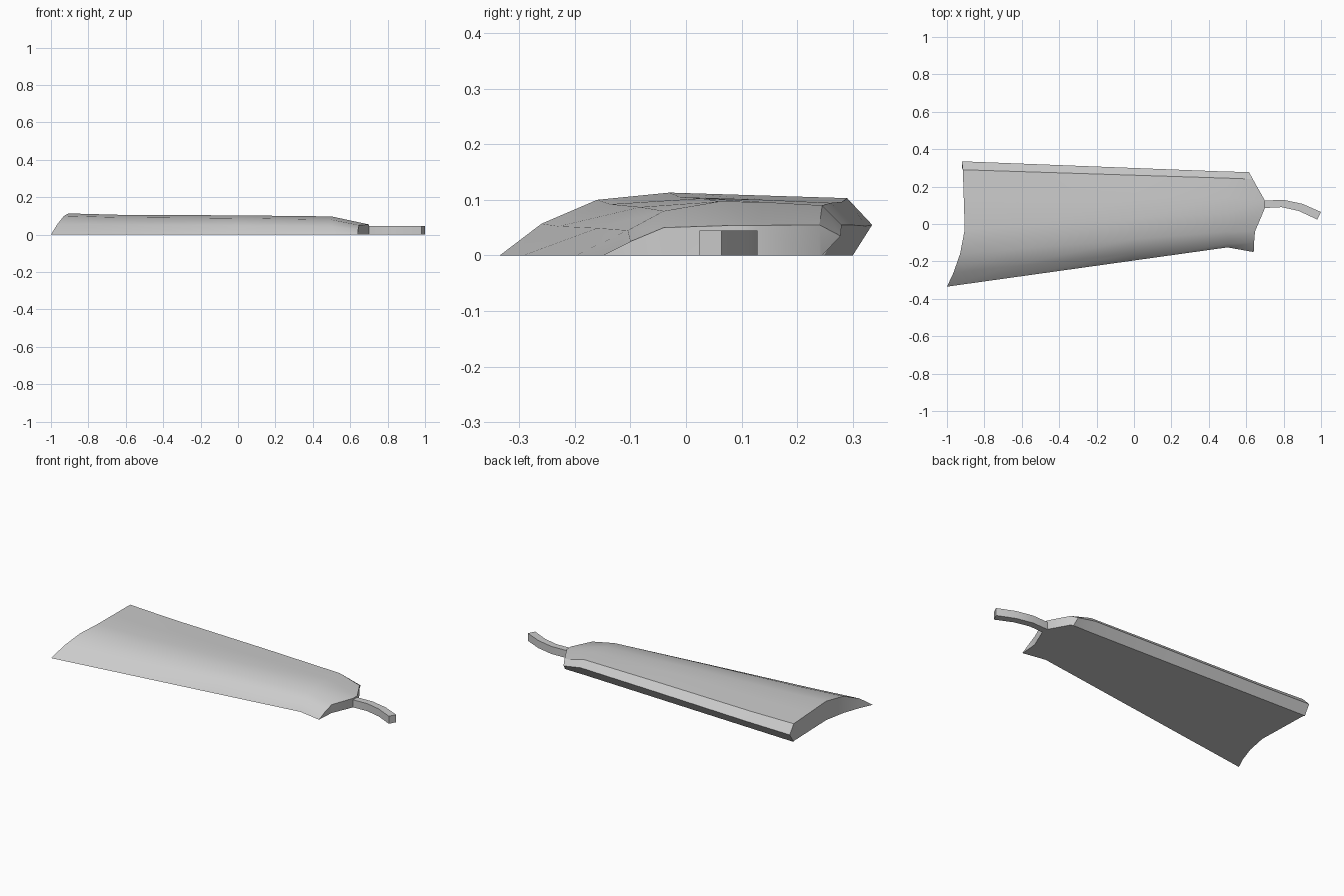
import bpy, bmesh, math
from mathutils import Vector

cube = bpy.data.objects.get("Cube")
if cube:
    bpy.data.objects.remove(cube)

grey = bpy.data.materials.new("light_grey")
colour = (0.6, 0.6, 0.6, 1)
grey.use_nodes = True
grey.diffuse_color = colour
grey.node_tree.nodes["Principled BSDF"].inputs["Base Color"].default_value = colour


def finish(name, bm):
    """Turn a bmesh into a grey object with smooth panels and sharp edges."""
    bmesh.ops.remove_doubles(bm, verts=bm.verts, dist=1e-5)
    bmesh.ops.dissolve_degenerate(bm, edges=bm.edges, dist=1e-5)
    bmesh.ops.recalc_face_normals(bm, faces=bm.faces)
    mesh = bpy.data.meshes.new(name)
    bm.to_mesh(mesh)
    bm.free()
    mesh.materials.append(grey)
    obj = bpy.data.objects.new(name, mesh)
    bpy.context.collection.objects.link(obj)
    bpy.ops.object.select_all(action="DESELECT")
    bpy.context.view_layer.objects.active = obj
    obj.select_set(True)
    bpy.ops.object.shade_smooth_by_angle(angle=math.radians(32))


# Blade ribs run from the thin front edge over the crown to the bevelled back
wide_end = [(-1, -.335, 0), (-.965, -.26, .057), (-.93, -.16, .1),
            (-.905, -.03, .113), (-.91, .13, .108), (-.915, .29, .103),
            (-.92, .335, .055), (-.92, .30, 0)]
shoulder = [(.5, -.125, 0), (.5, -.105, .045), (.5, -.04, .08),
            (.5, .06, .097), (.5, .14, .096), (.5, .245, .09),
            (.5, .28, .055), (.5, .247, 0)]
neck_end = [(.64, -.15, 0), (.642, -.1, .025), (.647, -.04, .05),
            (.7, .085, .054), (.7, .125, .054), (.635, .24, .055),
            (.615, .278, .035), (.62, .245, 0)]


def between(t, sag):
    rib = [Vector(a).lerp(Vector(b), t) for a, b in zip(wide_end, shoulder)]
    for p in rib:
        p.z *= 1 - sag
    return rib


ribs = [wide_end, between(.2, .04), between(.65, 0), shoulder, neck_end]

bm = bmesh.new()
tops, floors = [], []
for rib in ribs:
    tops.append([bm.verts.new(p) for p in rib])
    # The floor follows the rib outline, skipping the overhanging back rim
    floors.append([bm.verts.new((p[0], p[1], 0)) for i, p in enumerate(rib) if i != 6])
for rows in (tops, floors):
    for a, b in zip(rows, rows[1:]):
        for i in range(len(a) - 1):
            bm.faces.new((a[i], a[i + 1], b[i + 1], b[i]))
# Upright walls close both ends
for top, floor in ((tops[0], floors[0]), (tops[-1], floors[-1])):
    bm.faces.new((top[0], top[1], floor[1]))
    for i in range(1, 5):
        bm.faces.new((top[i], top[i + 1], floor[i + 1], floor[i]))
    bm.faces.new((top[5], top[6], top[7], floor[5]))
finish("blade", bm)

# Curved square handle
back_side = [(.69, .125), (.8, .129), (.9, .108), (1, .064)]
front_side = [(.69, .085), (.79, .09), (.88, .07), (.98, .024)]
bm = bmesh.new()
rings = [[bm.verts.new((x, y, z)) for (x, y), z in ((f, 0), (b, 0), (b, .045), (f, .045))]
         for f, b in zip(front_side, back_side)]
for a, b in zip(rings, rings[1:]):
    for i in range(4):
        j = (i + 1) % 4
        bm.faces.new((a[i], a[j], b[j], b[i]))
bm.faces.new(rings[0])
bm.faces.new(rings[-1])
finish("handle", bm)
